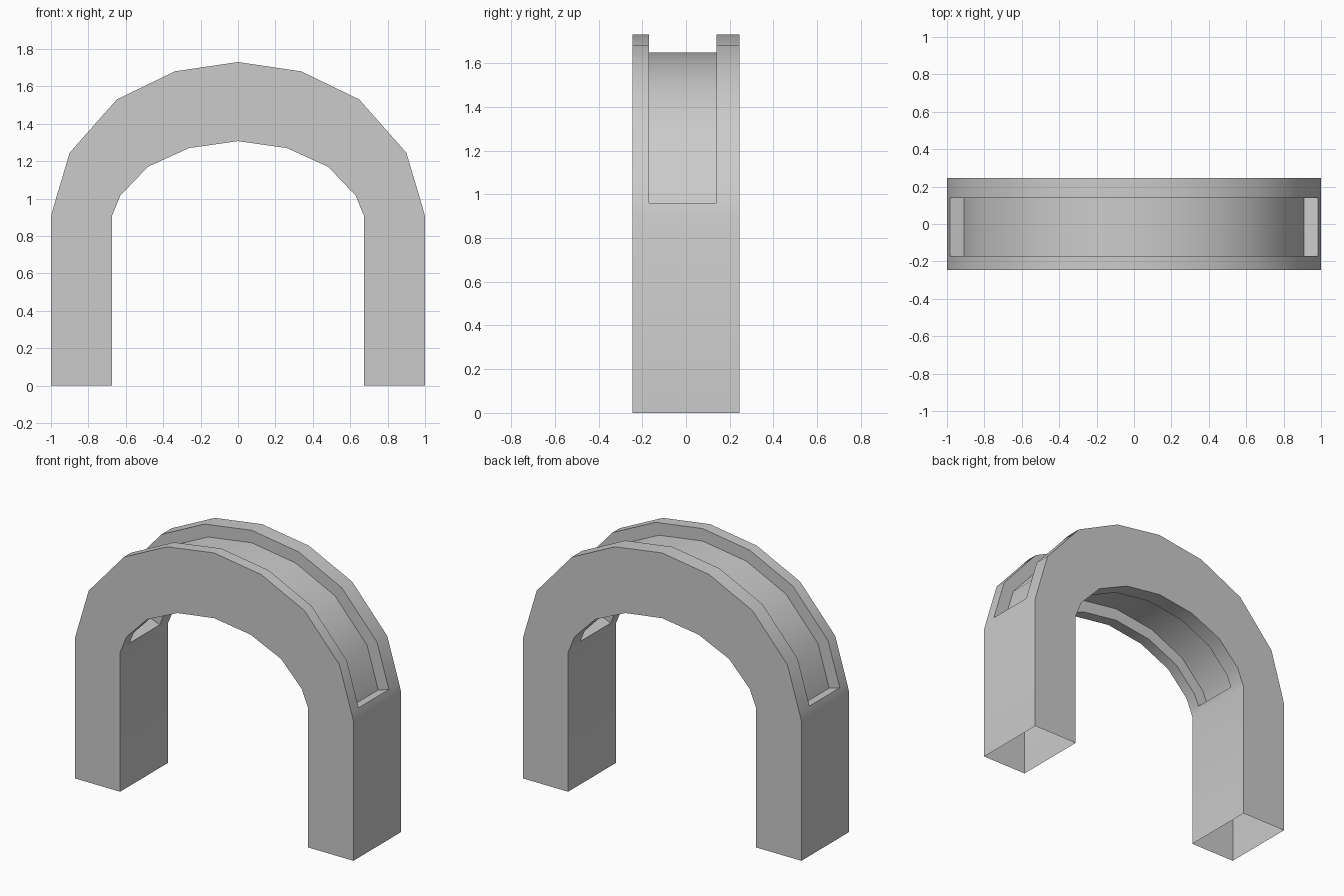
import bpy, bmesh, math
from mathutils import Vector

if "Cube" in bpy.data.objects:
    bpy.data.objects.remove(bpy.data.objects["Cube"])

# Half profiles (x, z) from foot to crown; station 2 is where the recess begins
OUTER = [(1, 0), (1, 0.905), (0.985, 0.96), (0.9, 1.245), (0.648, 1.53), (0.338, 1.68), (0, 1.73)]
INNER = [(0.675, 0), (0.675, 0.905), (0.66, 0.94), (0.63, 1.015), (0.482, 1.17), (0.262, 1.27), (0, 1.307)]
COLUMNS = [-0.245, -0.17, 0.14, 0.245]   # depth edges: face, recess, recess, back
START, DEPTH = 2, 0.08


def full(half):
    pts = [Vector(p) for p in half]
    return pts + [Vector((-p.x, p.y)) for p in reversed(pts[:-1])]


def offset(pts, dist):
    # Parallel copy of an open path with mitred corners
    normals = [Vector((b.y - a.y, a.x - b.x)).normalized() for a, b in zip(pts, pts[1:])]
    result = []
    for i, p in enumerate(pts):
        a, b = normals[max(i - 1, 0)], normals[min(i, len(normals) - 1)]
        n = (a + b).normalized()
        result.append(p + n * dist / n.dot(a))
    return result


bm = bmesh.new()


def grid(pts, columns):
    return [[bm.verts.new((p.x, y, p.y)) for y in columns] for p in pts]


def quad(a, b, c, d):
    bm.faces.new((a, b, c, d))


def skin(pts, dist):
    # Curved surface of the arch with a sunken band around the bend
    rows = grid(pts, COLUMNS)
    first, last = START, len(pts) - 1 - START
    for i in range(len(pts) - 1):
        for j in range(3):
            if j != 1 or not first <= i < last:
                quad(rows[i][j], rows[i + 1][j], rows[i + 1][j + 1], rows[i][j + 1])
    # Recess floor, side walls and end ledges
    floor = grid(offset(pts[first:last + 1], dist), COLUMNS[1:3])
    rim = [r[1:3] for r in rows[first:last + 1]]
    for k in range(len(floor) - 1):
        quad(floor[k][0], floor[k + 1][0], floor[k + 1][1], floor[k][1])
        for s in (0, 1):
            quad(rim[k][s], rim[k + 1][s], floor[k + 1][s], floor[k][s])
    for k in (0, -1):
        quad(rim[k][0], rim[k][1], floor[k][1], floor[k][0])
    return rows


# Outer and inner skins, joined by the flat front and back; feet stay open
outer = skin(full(OUTER), -DEPTH)
inner = skin(full(INNER), DEPTH)
for i in range(len(outer) - 1):
    for j in (0, -1):
        quad(outer[i][j], outer[i + 1][j], inner[i + 1][j], inner[i][j])

bmesh.ops.recalc_face_normals(bm, faces=bm.faces)
mesh = bpy.data.meshes.new("arch")
bm.to_mesh(mesh)
bm.free()
arch = bpy.data.objects.new("arch", mesh)
bpy.context.collection.objects.link(arch)
bpy.context.view_layer.objects.active = arch
arch.select_set(True)
bpy.ops.object.shade_smooth_by_angle(angle=math.radians(30))
